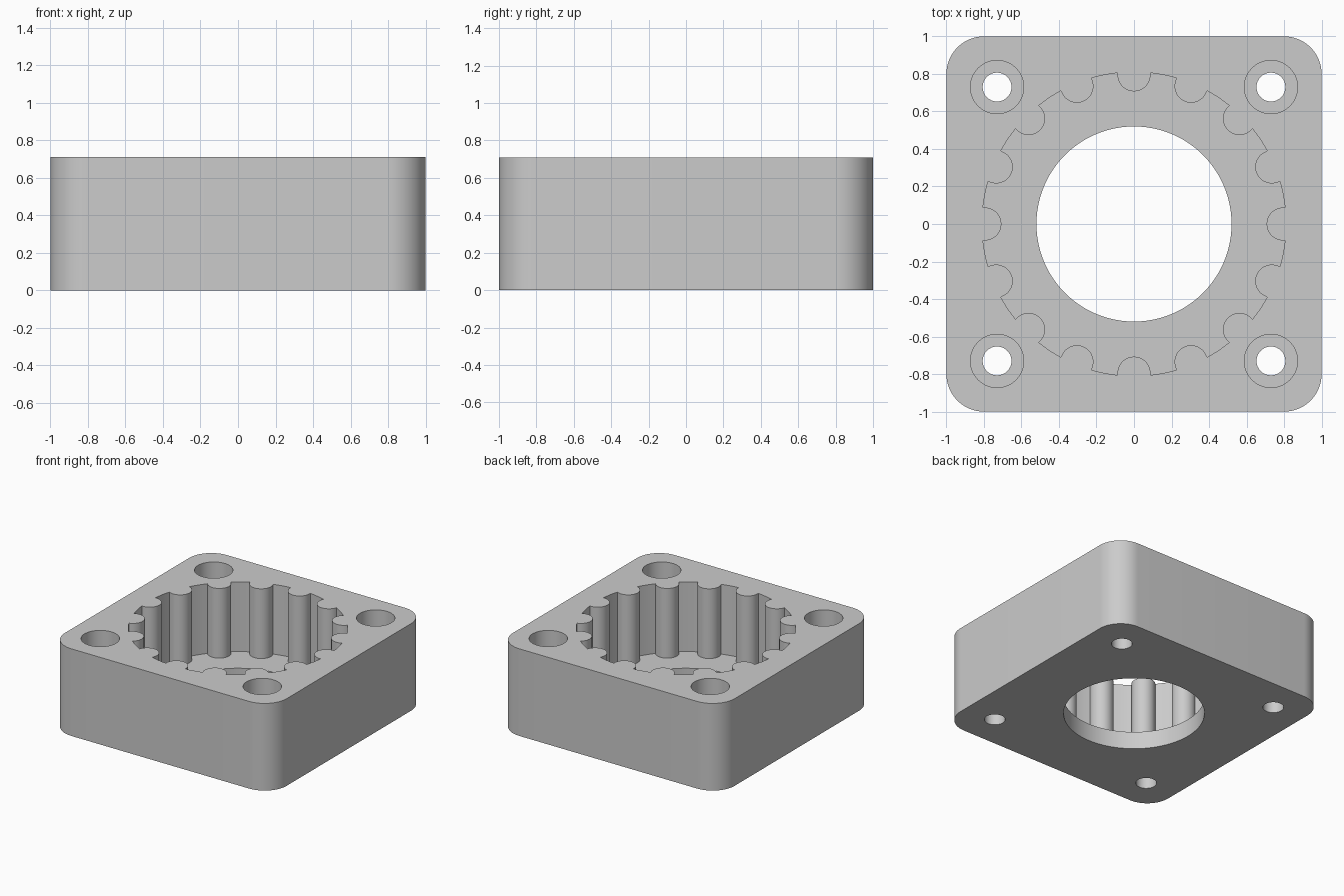
import bpy, bmesh
from math import sin, cos, acos, pi, tau, hypot, radians

if "Cube" in bpy.data.objects:
    bpy.data.objects.remove(bpy.data.objects["Cube"])

HEIGHT = 0.71
FLOOR = 0.142
grey = bpy.data.materials.new("grey")
grey.diffuse_color = (0.6, 0.6, 0.6, 1)
grey.use_nodes = True
grey.node_tree.nodes["Principled BSDF"].inputs["Base Color"].default_value = grey.diffuse_color


def prism(name, points, z0, z1):
    """Extrude a closed counter-clockwise outline from z0 to z1."""
    bm = bmesh.new()
    base = bm.faces.new([bm.verts.new((x, y, z0)) for x, y in points])
    top = bmesh.ops.extrude_face_region(bm, geom=[base])["geom"]
    bmesh.ops.translate(bm, vec=(0, 0, z1 - z0),
                        verts=[v for v in top if isinstance(v, bmesh.types.BMVert)])
    bmesh.ops.recalc_face_normals(bm, faces=bm.faces)
    mesh = bpy.data.meshes.new(name)
    bm.to_mesh(mesh)
    bm.free()
    mesh.materials.append(grey)
    obj = bpy.data.objects.new(name, mesh)
    bpy.context.collection.objects.link(obj)
    return obj


def arc(cx, cy, r, a0, a1, n):
    return [(cx + r * cos(a0 + (a1 - a0) * i / n),
             cy + r * sin(a0 + (a1 - a0) * i / n)) for i in range(n + 1)]


def circle(cx, cy, r, n):
    return arc(cx, cy, r, 0, tau, n)[:-1]


def ring_outline(count=16, pocket_r=0.81, pin_d=0.795, pin_r=0.088):
    """Round pocket with half-round pins standing in from its wall."""
    tm = acos((pin_d**2 + pin_r**2 - pocket_r**2) / (2 * pin_d * pin_r))
    half = acos((pin_d - pin_r * cos(tm)) / pocket_r)
    step = tau / count
    pts = []
    for k in range(count):
        a = k * step
        pts += arc(pin_d * cos(a), pin_d * sin(a), pin_r, a + pi + tm, a + pi - tm, 20)
        pts += arc(0, 0, pocket_r, a + half, a + step - half, 5)[1:-1]
    return pts


# Housing block with rounded vertical corners
R = 0.2
outline = []
for k, (sx, sy) in enumerate([(1, 1), (-1, 1), (-1, -1), (1, -1)]):
    outline += arc(sx * (1 - R), sy * (1 - R), R, k * pi / 2, (k + 1) * pi / 2, 16)
housing = prism("housing", outline, 0, HEIGHT)

# Pinned pocket, central bore, and counterbored screw holes
cutters = [prism("pocket_cutter", ring_outline(), FLOOR, 1),
           prism("bore_cutter", circle(0, 0, 0.52, 96), -0.2, 0.4)]
for sx in (-1, 1):
    for sy in (-1, 1):
        x, y = sx * 0.73, sy * 0.73
        cutters.append(prism("counterbore_cutter", circle(x, y, 0.142, 48), FLOOR, 1))
        cutters.append(prism("screw_cutter", circle(x, y, 0.077, 32), -0.2, 0.3))

bpy.context.view_layer.objects.active = housing
for cutter in cutters:
    cutter.hide_render = True
    mod = housing.modifiers.new("cut", "BOOLEAN")
    mod.operation = "DIFFERENCE"
    mod.solver = "EXACT"
    mod.object = cutter
    bpy.ops.object.modifier_apply(modifier=mod.name)
    bpy.data.objects.remove(cutter)

bpy.ops.object.select_all(action="DESELECT")
housing.select_set(True)
bpy.ops.object.shade_smooth_by_angle(angle=radians(30))
